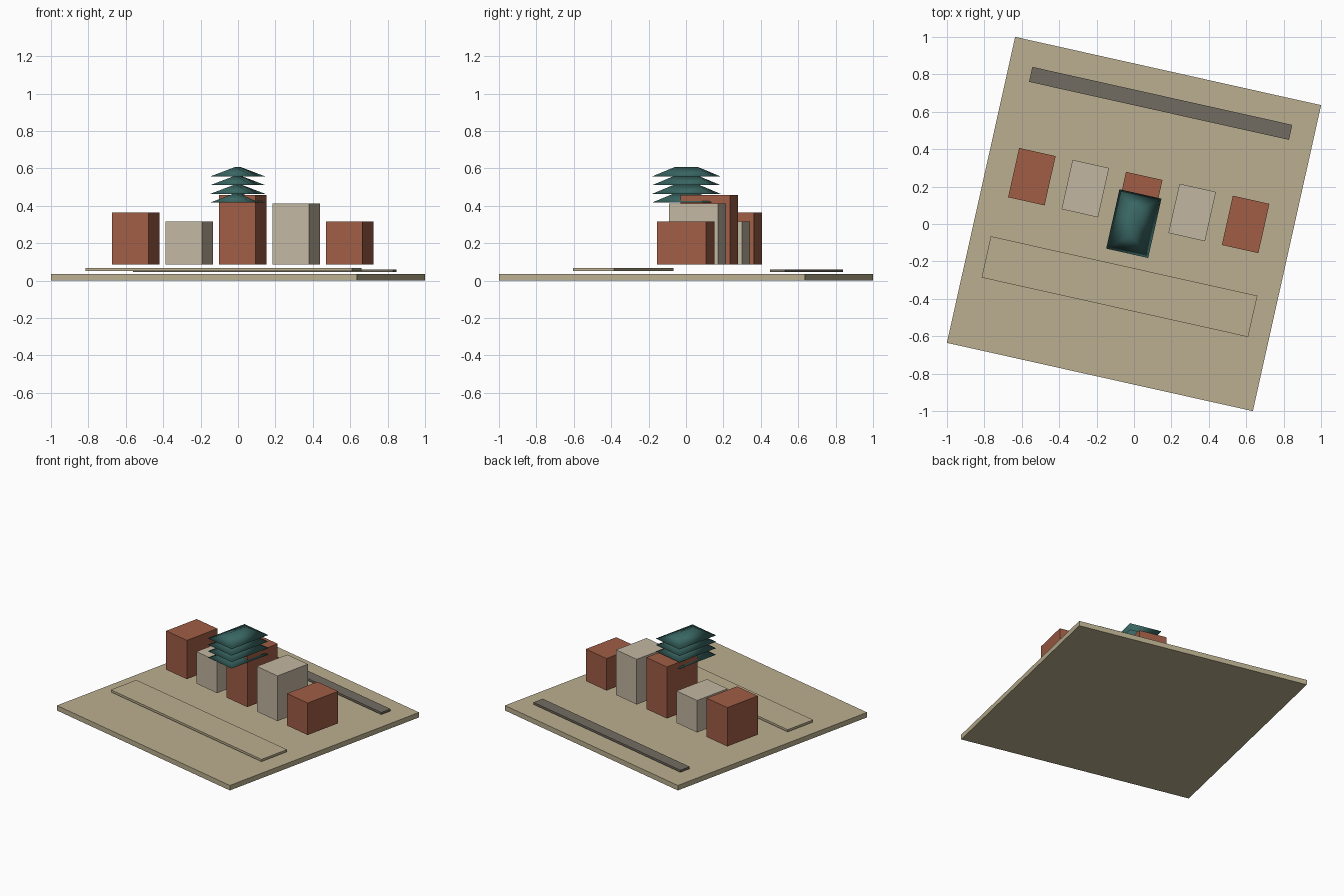
import bpy, math
from mathutils import Matrix

if "Cube" in bpy.data.objects:
    bpy.data.objects.remove(bpy.data.objects["Cube"])

ANGLE = math.radians(-12.58)   # whole site is turned on the grid


def material(name, rgb):
    m = bpy.data.materials.new(name)
    m.diffuse_color = (*rgb, 1)
    m.use_nodes = True
    m.node_tree.nodes["Principled BSDF"].inputs["Base Color"].default_value = m.diffuse_color
    return m


sand = material("sand", (0.50, 0.43, 0.28))
brick = material("brick", (0.35, 0.11, 0.06))
stone = material("stone", (0.54, 0.47, 0.36))
dark = material("dark_stone", (0.17, 0.15, 0.12))
tile = material("roof_tile", (0.04, 0.13, 0.12))


def add_mesh(name, verts, faces, x, y, mat, smooth=False):
    me = bpy.data.meshes.new(name)
    me.from_pydata(verts, [], faces)
    me.materials.append(mat)
    if smooth:
        me.shade_smooth()
    ob = bpy.data.objects.new(name, me)
    ob.matrix_world = Matrix.Translation((x, y, 0)) @ Matrix.Rotation(ANGLE, 4, 'Z')
    bpy.context.collection.objects.link(ob)
    return ob


def box(name, x, y, w, d, z0, z1, mat):
    v = [(sx * w / 2, sy * d / 2, z) for z in (z0, z1)
         for sx, sy in ((-1, -1), (1, -1), (1, 1), (-1, 1))]
    f = [(3, 2, 1, 0), (4, 5, 6, 7)] + [(i, (i + 1) % 4, (i + 1) % 4 + 4, i + 4) for i in range(4)]
    return add_mesh(name, v, f, x, y, mat)


def hip_roof(name, x, y, w, d, ridge, z0, z1, mat):
    w, d, r = w / 2, d / 2, ridge / 2
    v = [(-w, -d, z0), (w, -d, z0), (w, d, z0), (-w, d, z0), (0, -r, z1), (0, r, z1)]
    f = [(3, 2, 1, 0), (0, 1, 4), (1, 2, 5, 4), (2, 3, 5), (3, 0, 4, 5)]
    return add_mesh(name, v, f, x, y, mat, smooth=True)


# ground and raised strips
box("ground_slab", 0, 0, 1.676, 1.676, 0, 0.036, sand)
box("back_wall_strip", 0.1425, 0.645, 1.424, 0.082, 0.045, 0.06, dark)
box("front_terrace", -0.0775, -0.335, 1.46, 0.226, 0.05, 0.066, sand)

# row of buildings
for i, top in enumerate((0.365, 0.316, 0.457, 0.411, 0.316)):
    box(f"building_{i + 1}", -0.546 + 0.2857 * i, 0.253 - 0.0638 * i,
        0.2, 0.27, 0.085, top, stone if i % 2 else brick)

# stacked hip roofs
for i in range(4):
    z = 0.417 + 0.0465 * i
    hip_roof(f"roof_tier_{i + 1}", -0.001, 0.002, 0.23, 0.325, 0.125, z, z + 0.051, tile)
